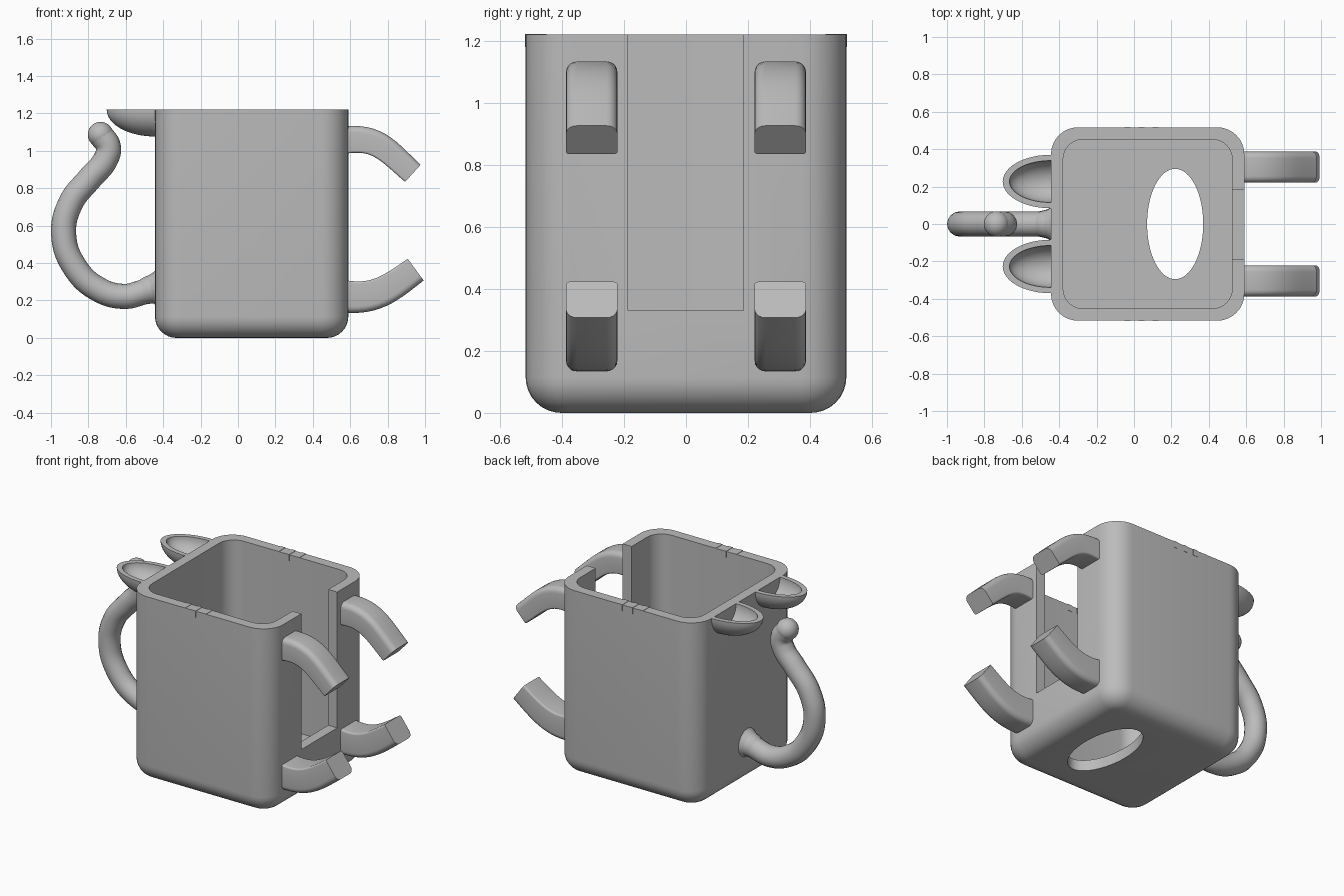
import bpy, bmesh, math
from mathutils import Vector, Matrix
from mathutils.geometry import interpolate_bezier

if "Cube" in bpy.data.objects:
    bpy.data.objects.remove(bpy.data.objects["Cube"], do_unlink=True)

grey = bpy.data.materials.new("plain grey")
grey.use_nodes = True
grey.diffuse_color = (0.5, 0.5, 0.5, 1)
for node in grey.node_tree.nodes:
    if node.type == 'BSDF_PRINCIPLED':
        node.inputs["Base Color"].default_value = grey.diffuse_color

TOP = 1.22
CX = 0.073      # body centre along x
HALF = 0.517    # body half width
WALL = 0.065


def make(name, bm):
    bmesh.ops.recalc_face_normals(bm, faces=bm.faces)
    mesh = bpy.data.meshes.new(name)
    bm.to_mesh(mesh)
    bm.free()
    mesh.materials.append(grey)
    obj = bpy.data.objects.new(name, mesh)
    bpy.context.collection.objects.link(obj)
    return obj


def select(obj):
    bpy.ops.object.select_all(action='DESELECT')
    obj.select_set(True)
    bpy.context.view_layer.objects.active = obj


def smooth(obj):
    select(obj)
    bpy.ops.object.shade_smooth_by_angle(angle=math.radians(35))


def cut(obj, cutter):
    mod = obj.modifiers.new("cut", 'BOOLEAN')
    mod.operation = 'DIFFERENCE'
    mod.solver = 'EXACT'
    mod.object = cutter
    select(obj)
    bpy.ops.object.modifier_apply(modifier=mod.name)
    bpy.data.objects.remove(cutter, do_unlink=True)


def rounded_rect(hx, hy, r_top, r_bottom, steps=8):
    pts = []
    for k, (sx, sy) in enumerate([(1, 1), (-1, 1), (-1, -1), (1, -1)]):
        r = r_top if sy > 0 else r_bottom
        for i in range(steps + 1):
            a = (k + i / steps) * math.pi / 2
            pts.append((sx * (hx - r) + r * math.cos(a), sy * (hy - r) + r * math.sin(a)))
    return pts


def loft(rings):
    bm = bmesh.new()
    loops = [[bm.verts.new(p) for p in ring] for ring in rings]
    for a, b in zip(loops, loops[1:]):
        for i in range(len(a)):
            j = (i + 1) % len(a)
            bm.faces.new((a[i], a[j], b[j], b[i]))
    bm.faces.new(loops[0])
    bm.faces.new(loops[-1])
    return bm


def box(name, lo, hi):
    lo, hi = Vector(lo), Vector(hi)
    bm = bmesh.new()
    bmesh.ops.create_cube(bm, size=1, matrix=Matrix.Translation((lo + hi) / 2)
                          @ Matrix.Diagonal((*(hi - lo), 1)))
    return make(name, bm)


def ellipsoid(name, centre, radii, quarter=False):
    bm = bmesh.new()
    bmesh.ops.create_uvsphere(bm, u_segments=48, v_segments=32, radius=1,
                              matrix=Matrix.Diagonal((*radii, 1)))
    if quarter:
        for normal in ((0, 0, 1), (1, 0, 0)):
            res = bmesh.ops.bisect_plane(bm, geom=bm.verts[:] + bm.edges[:] + bm.faces[:],
                                         plane_co=(0, 0, 0), plane_no=normal, clear_outer=True)
            rim = [e for e in res["geom_cut"] if isinstance(e, bmesh.types.BMEdge)]
            bmesh.ops.holes_fill(bm, edges=rim)
    bmesh.ops.translate(bm, verts=bm.verts, vec=centre)
    return make(name, bm)


# Body: hollow rounded box with a filleted base
def body_ring(inset, radius, z):
    h = HALF - inset
    return [(CX + x, y, z) for x, y in rounded_rect(h, h, radius, radius)]


FILLET, CORNER, FLOOR = 0.115, 0.145, 0.07
rings = []
for i in range(9):
    a = i / 8 * math.pi / 2
    d = FILLET * (1 - math.sin(a))
    rings.append(body_ring(d, CORNER - d, FILLET * (1 - math.cos(a))))
rings += [body_ring(0, CORNER, TOP), body_ring(WALL, CORNER - WALL * 0.6, TOP),
          body_ring(WALL, CORNER - WALL * 0.6, FLOOR)]
body = make("body", loft(rings))

# Open slot in the side wall, oval hole in the floor
cut(body, box("slot_cutter", (0.4, -0.187, 0.33), (0.8, 0.185, TOP + 0.2)))
oval = [(0.22 + 0.15 * math.cos(t), 0.295 * math.sin(t))
        for t in [i * math.tau / 64 for i in range(64)]]
cut(body, make("oval_cutter", loft([[(x, y, z) for x, y in oval] for z in (-0.1, 0.2)])))
smooth(body)

# Thin stripes across the rim
for side, s in (("front", -1), ("back", 1)):
    for i in range(3):
        x = -0.035 + 0.075 * i
        ys = sorted((s * (HALF - WALL - 0.002), s * (HALF + 0.002)))
        box(f"{side}_rim_stripe_{i + 1}", (x - 0.016, ys[0], TOP - 0.04),
            (x + 0.016, ys[1], TOP + 0.002))

# Ears: hollow quarter ellipsoids
for side, s in (("left", 1), ("right", -1)):
    at = (CX - HALF, s * 0.227, TOP)
    ear = ellipsoid(side + "_ear", at, (0.258, 0.143, 0.143), quarter=True)
    cut(ear, ellipsoid("ear_cutter", at, (0.222, 0.112, 0.112)))
    smooth(ear)


# Limbs: rounded section swept along a bend
def limb(name, y, path, h_start, h_end, r_top, r_bottom):
    pts = interpolate_bezier(*[Vector((x, 0, z)) for x, z in path], 14)
    rings = []
    for i, p in enumerate(pts):
        t = (pts[min(i + 1, 13)] - pts[max(i - 1, 0)]).normalized()
        n = Vector((-t.z, 0, t.x))
        h = h_start + (h_end - h_start) * i / 13
        rings.append([p + n * v + Vector((0, y + u, 0))
                      for u, v in rounded_rect(0.083, h, r_top, r_bottom, 5)])
    smooth(make(name, loft(rings)))


for side, s in (("left", 1), ("right", -1)):
    limb(side + "_upper_limb", s * 0.304,
         [(0.57, 1.058), (0.75, 1.08), (0.8, 1.0), (0.935, 0.88)], 0.073, 0.062, 0.035, 0.012)
    limb(side + "_lower_limb", s * 0.304,
         [(0.57, 0.222), (0.74, 0.2), (0.82, 0.27), (0.95, 0.365)], 0.086, 0.072, 0.012, 0.035)

# Tail: curved tube flaring at the root, with a round tip
path = [(-0.43, 0.262, 1.5), (-0.465, 0.258, 1.15), (-0.51, 0.244, 1), (-0.61, 0.222, 1),
        (-0.75, 0.262, 1), (-0.87, 0.375, 1), (-0.932, 0.55, 1), (-0.895, 0.72, 1),
        (-0.79, 0.855, 1), (-0.71, 0.95, 1), (-0.693, 1.02, 1), (-0.735, 1.087, 1)]
curve = bpy.data.curves.new("tail", 'CURVE')
curve.dimensions = '3D'
curve.bevel_depth = 0.067
curve.bevel_resolution = 6
curve.use_fill_caps = True
spline = curve.splines.new('BEZIER')
spline.bezier_points.add(len(path) - 1)
for bp, (x, z, r) in zip(spline.bezier_points, path):
    bp.co = (x, 0, z)
    bp.radius = r
    bp.handle_left_type = bp.handle_right_type = 'AUTO'
curve.materials.append(grey)
tail = bpy.data.objects.new("tail", curve)
bpy.context.collection.objects.link(tail)
select(tail)
bpy.ops.object.convert(target='MESH')
smooth(bpy.context.view_layer.objects.active)
smooth(ellipsoid("tail_tip", (-0.735, 0, 1.087), (0.068, 0.068, 0.068)))
